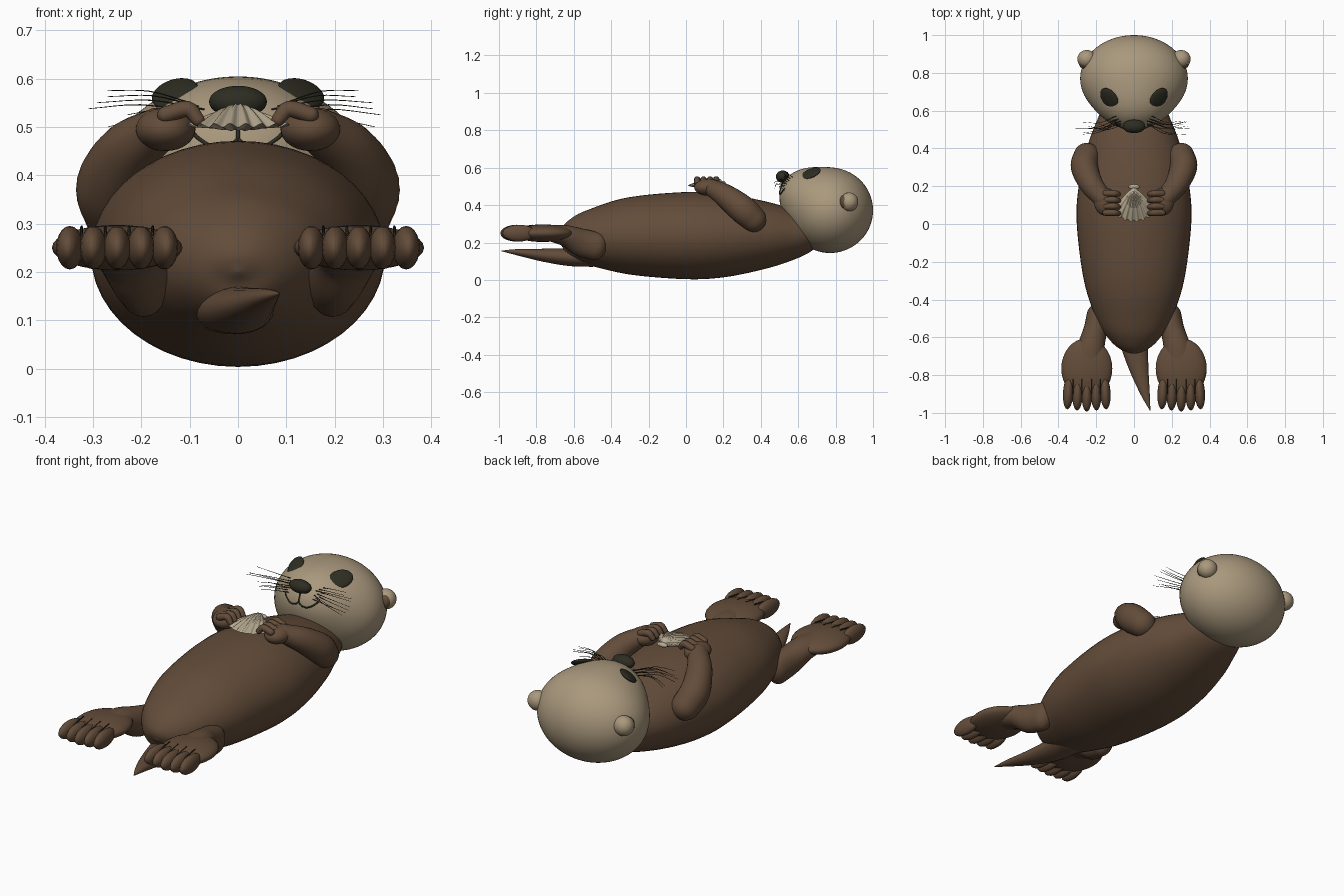
import bpy, bmesh, math, random
from mathutils import Vector, Matrix
from mathutils.bvhtree import BVHTree

if "Cube" in bpy.data.objects:
    bpy.data.objects.remove(bpy.data.objects["Cube"])

random.seed(3)


def material(name, rgb):
    m = bpy.data.materials.new(name)
    m.diffuse_color = (*rgb, 1)
    m.use_nodes = True
    m.node_tree.nodes["Principled BSDF"].inputs["Base Color"].default_value = m.diffuse_color
    return m


BROWN = material("brown fur", (0.125, 0.073, 0.042))
CREAM = material("cream fur", (0.40, 0.315, 0.205))
SHELL = material("pale shell", (0.47, 0.40, 0.28))
DARK = material("near black", (0.026, 0.026, 0.016))


def finish(bm, name, mat):
    bmesh.ops.recalc_face_normals(bm, faces=bm.faces)
    for f in bm.faces:
        f.smooth = True
    me = bpy.data.meshes.new(name)
    bm.to_mesh(me)
    bm.free()
    me.materials.append(mat)
    ob = bpy.data.objects.new(name, me)
    bpy.context.collection.objects.link(ob)
    return ob


def ellipsoid(name, centre, radii, mat, rot=None, seg=32):
    bm = bmesh.new()
    m = Matrix.Translation(centre) @ (rot or Matrix()) @ Matrix.Diagonal((*radii, 1))
    bmesh.ops.create_uvsphere(bm, u_segments=seg, v_segments=seg // 2, radius=1, matrix=m)
    return finish(bm, name, mat)


def spline(stations, steps):
    """Catmull-Rom through tuples of any length."""
    P = [Vector(s) for s in stations]
    P = [2 * P[0] - P[1]] + P + [2 * P[-1] - P[-2]]
    out = []
    for i in range(1, len(P) - 2):
        a, b, c, d = P[i - 1:i + 3]
        for k in range(steps):
            t = k / steps
            out.append(0.5 * (2 * b + (c - a) * t + (2 * a - 5 * b + 4 * c - d) * t * t
                              + (3 * b - a - 3 * c + d) * t ** 3))
    return out + [P[-2]]


def loft(name, stations, mat, steps=6, seg=24, caps=True):
    """Smooth limb through (x, y, z, width radius, height radius) with round ends."""
    pts = spline(stations, steps)
    rings = [(Vector(p[:3]), p[3], p[4]) for p in pts]
    tans = [(rings[min(i + 1, len(rings) - 1)][0] - rings[max(i - 1, 0)][0]).normalized()
            for i in range(len(rings))]
    if caps:
        def cap(ring, t):
            c, w, h = ring
            r = min(w, h)
            return [(c + t * r * math.sin(a), w * math.cos(a), h * math.cos(a))
                    for a in (0.3, 0.6, 0.9, 1.2, 1.42, 1.56)]
        head = cap(rings[0], -tans[0])[::-1]
        tail = cap(rings[-1], tans[-1])
        tans = [tans[0]] * len(head) + tans + [tans[-1]] * len(tail)
        rings = head + rings + tail
    bm = bmesh.new()
    prev = None
    for (c, w, h), t in zip(rings, tans):
        side = t.cross(Vector((0, 0, 1))).normalized()
        up = side.cross(t)
        ring = [bm.verts.new(c + side * max(w, 0.0005) * math.cos(a) + up * max(h, 0.0005) * math.sin(a))
                for a in (2 * math.pi * k / seg for k in range(seg))]
        if prev:
            for k in range(seg):
                j = (k + 1) % seg
                bm.faces.new((prev[k], prev[j], ring[j], ring[k]))
        else:
            bm.faces.new(ring)
        prev = ring
    bm.faces.new(prev)
    return finish(bm, name, mat)


def line(name, pts, r, mat, taper=1.0):
    n = len(pts) - 1
    rr = [r * (1 + (taper - 1) * i / n) for i in range(n + 1)]
    return loft(name, [(*p, q, q) for p, q in zip(pts, rr)], mat, 4, 6, False)


# Body: long barrel lying on its back (y, z centre, half width, half height)
body = [(-.68, .20, .0, .0), (-.66, .207, .075, .065), (-.6, .215, .14, .115), (-.5, .225, .20, .155),
        (-.3, .235, .265, .207), (0, .237, .303, .233), (.2, .238, .293, .224), (.4, .24, .25, .186),
        (.55, .243, .195, .143), (.68, .25, .13, .085), (.72, .25, .0, .0)]
loft("body", [(0, y, z, w, h) for y, z, w, h in body], BROWN, 6, 48, False)

# Head: ellipsoid drawn out to a muzzle toward the front and up
HC = Vector((0, .77, .372))
MUZZLE = Vector((0, -.85, .52)).normalized()
bm = bmesh.new()
bmesh.ops.create_uvsphere(bm, u_segments=64, v_segments=40, radius=1)
for v in bm.verts:
    n = v.co.normalized()
    k = max(0, n.dot(MUZZLE))
    v.co = HC + Vector((n.x * .285, n.y * .23, n.z * .228)) * (1 + .27 * k ** 5)
tree = BVHTree.FromBMesh(bm)
finish(bm, "head", CREAM)


def on_front(x, z):
    hit = tree.ray_cast(Vector((x, -1, z)), Vector((0, 1, 0)))
    return hit[0] or Vector((x, .6, z))


# Nose
ellipsoid("nose", (0, .517, .552), (.06, .036, .033), DARK)

# Mouth lines under the nose
line("mouth_middle", [on_front(0, z) for z in (.535, .515, .495, .475)], .004, DARK)

for s, side in ((-1, "left"), (1, "right")):
    line(side + "_mouth", [on_front(s * x, z) for x, z in
                           ((0, .475), (.02, .46), (.05, .458), (.08, .475), (.095, .49))], .004, DARK)

    # Eye: flattened oval lying on the head surface
    p, n = tree.ray_cast(Vector((s * .13, .665, 2)), Vector((0, 0, -1)))[:2]
    y = Vector((s * .45, 1, 0))
    y = (y - n * y.dot(n)).normalized()
    x = y.cross(n)
    rot = Matrix((x, y, n)).transposed().to_4x4()
    ellipsoid(side + "_eye", p, (.047, .063, .014), DARK, rot)

    # Ear with a brown hollow facing forward
    ellipsoid(side + "_ear", (s * .25, .873, .417), (.05, .048, .05), CREAM)
    ellipsoid(side + "_inner_ear", (s * .262, .845, .417), (.03, .024, .036), BROWN,
              Matrix.Rotation(s * .35, 4, 'Z'))

    # Whiskers
    for i in range(9):
        z0 = .5 + .006 * i
        a = on_front(s * (.07 + .012 * (i % 3)), z0)
        end = Vector((s * random.uniform(.2, .31), random.uniform(.47, .55), .475 + .0125 * i))
        mid = (a + end) / 2 + Vector((0, -.02, .012))
        line(f"{side}_whisker_{i + 1}", [a, mid, end], .0018, DARK, .4)

    # Arm folded over the chest
    loft(side + "_arm", [(s * .25, .36, .325, .07, .07), (s * .262, .30, .38, .072, .075),
                         (s * .225, .21, .45, .062, .062), (s * .165, .135, .495, .05, .045)], BROWN)
    ellipsoid(side + "_paw", (s * .15, .118, .495), (.062, .074, .045), BROWN)
    for i in range(4):
        y = .06 + .034 * i
        loft(f"{side}_finger_{i + 1}", [(s * .15, y, .525, .017, .017), (s * .105, y, .537, .017, .017),
                                        (s * .083, y - .004, .515, .014, .014)], BROWN, 4, 12)

    # Hind leg, broad foot and toes
    loft(side + "_leg", [(s * .195, -.48, .18, .055, .075), (s * .205, -.56, .20, .062, .075),
                         (s * .225, -.64, .235, .07, .058), (s * .24, -.72, .25, .08, .045)], BROWN)
    ellipsoid(side + "_foot", (s * .25, -.765, .25), (.135, .16, .047), BROWN)
    for i in range(5):
        o = i - 2
        ellipsoid(f"{side}_toe_{i + 1}", (s * .25 + o * .049, -.905 + .006 * abs(o), .25),
                  (.028, .088, .045), BROWN, Matrix.Rotation(o * .03, 4, 'Z'), 20)
    for i in range(4):
        x = s * .25 + (i - 1.5) * .049
        line(f"{side}_toe_line_{i + 1}", [(x, -.82, .293), (x, -.86, .286), (x, -.90, .278)], .003, DARK)

# Tail tapering and bending to one side
loft("tail", [(-.01, -.50, .12, .085, .05), (.0, -.62, .122, .075, .048), (.025, -.76, .132, .052, .035),
              (.06, -.90, .148, .024, .017), (.085, -.985, .155, .002, .002)], BROWN)

# Scallop shell: two ribbed fans meeting at a scalloped edge
for name, up in (("upper_shell", 1), ("lower_shell", -1)):
    bm = bmesh.new()
    NA, NR = 72, 12
    grid = []
    for i in range(NA + 1):
        a = math.radians(-48 + 96 * i / NA)
        rib = math.cos(2 * math.pi * 9 * i / NA)
        row = []
        for j in range(NR + 1):
            r = j / NR
            rad = r * (.185 + .006 * rib) * (1 - .1 * (a / .84) ** 2)
            dome = (.034 if up > 0 else .02) * math.sin(math.pi * r ** .6) * math.cos(a * 1.5)
            row.append(bm.verts.new((rad * math.sin(a) * .95, .2 - rad * math.cos(a),
                                     .518 - .015 * r + up * dome + .004 * rib * r)))
        grid.append(row)
    for i in range(NA):
        for j in range(NR):
            bm.faces.new((grid[i][j], grid[i + 1][j], grid[i + 1][j + 1], grid[i][j + 1]))
    bmesh.ops.remove_doubles(bm, verts=bm.verts, dist=.0002)
    finish(bm, name, SHELL)
ellipsoid("shell_hinge", (0, .197, .518), (.03, .014, .012), SHELL, None, 16)
